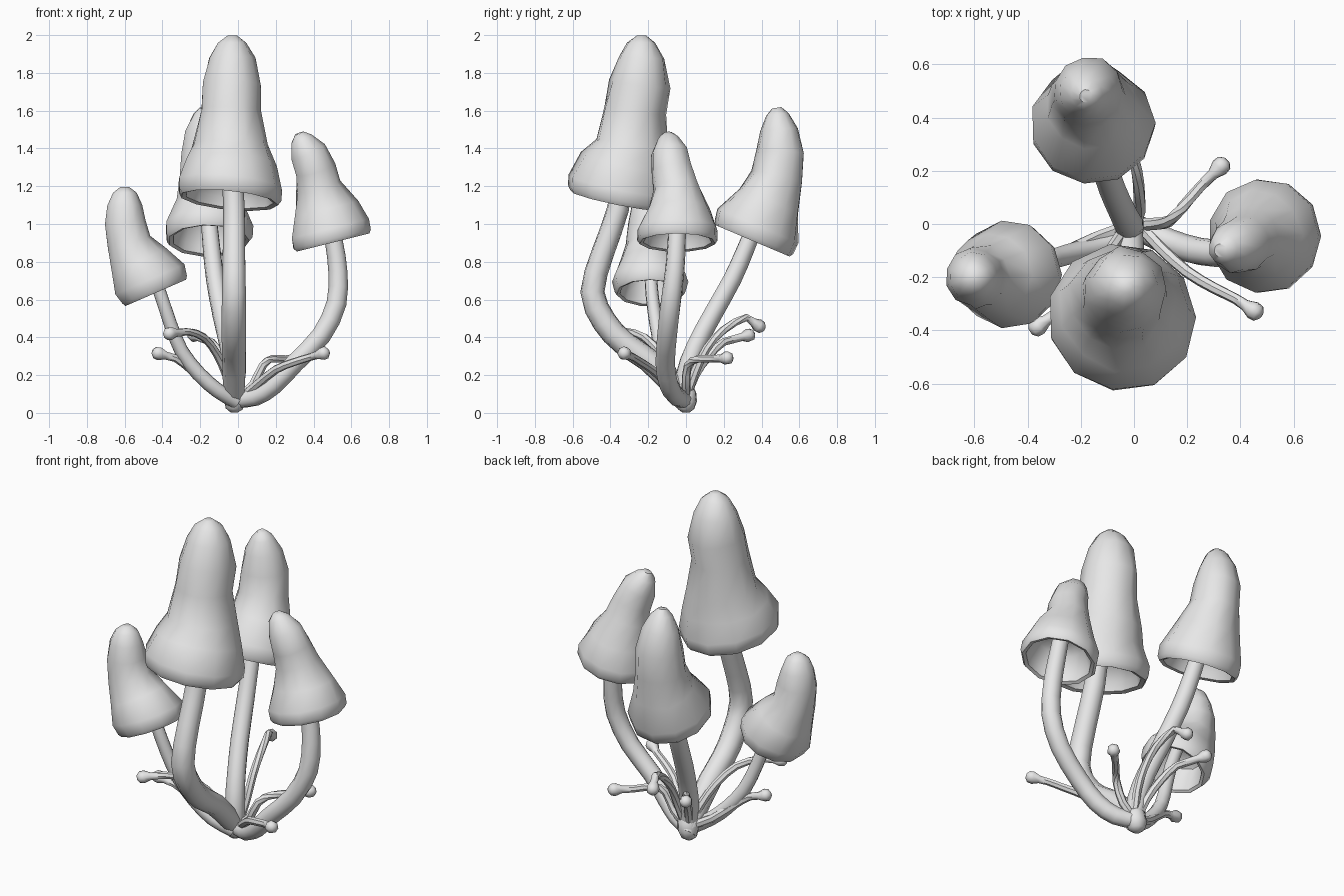
import bpy, bmesh, math, random
from mathutils import Vector as V

random.seed(4)
grey = bpy.data.materials.new("pale_grey")
grey.diffuse_color = (0.8, 0.8, 0.8, 1)


def soften(path):
    """Add one rounded point between each pair of path points."""
    p = [V(q) for q in path]
    p = [p[0] * 2 - p[1]] + p + [p[-1] * 2 - p[-2]]
    out = []
    for a, b, c, d in zip(p, p[1:], p[2:], p[3:]):
        out += [tuple(b), tuple((b + c) * .5625 - (a + d) * .0625)]
    return out + [tuple(p[-2])]


def loft(name, rings, sides, angle, axis=None, fixed=0, lump=0.0, inner=()):
    """Skin round rings (x, y, z, radius); the first `fixed` rings face `axis`.
    `inner` rings line the hollow underside."""
    bm = bmesh.new()
    pts = [V(r[:3]) for r in rings]
    ref = V((0, 1, 0)) if axis else V((0.3, 0.9, 0.3))

    def ring(c, n, r, wobble):
        n = n.normalized()
        u = ref.cross(n).normalized()
        w = n.cross(u)
        return [bm.verts.new(c + (u * math.cos(a) + w * math.sin(a)) * r
                             * (1 + random.uniform(-wobble, wobble)))
                for a in (math.tau * k / sides for k in range(sides))]

    loops = [ring(V(c), V(axis), r, 0) for c, r in inner]
    for i, r in enumerate(rings):
        t = pts[min(i + 1, len(pts) - 1)] - pts[max(i - 1, 0)]
        if i < fixed:
            t = V(axis)
        elif axis and i == fixed:
            t = t.normalized() + V(axis).normalized()
        loops.append(ring(pts[i], t, r[3], lump if i >= fixed else lump * .2))
    for a, b in zip(loops, loops[1:]):
        for k in range(sides):
            j = (k + 1) % sides
            bm.faces.new((a[k], a[j], b[j], b[k]))
    bm.faces.new(loops[0][::-1])
    bm.faces.new(loops[-1])
    bmesh.ops.recalc_face_normals(bm, faces=bm.faces)
    me = bpy.data.meshes.new(name)
    bm.to_mesh(me)
    bm.free()
    me.materials.append(grey)
    ob = bpy.data.objects.new(name, me)
    bpy.context.collection.objects.link(ob)
    bpy.ops.object.select_all(action='DESELECT')
    ob.select_set(True)
    bpy.context.view_layer.objects.active = ob
    bpy.ops.object.shade_smooth_by_angle(angle=math.radians(angle))


def cap(name, axis, rings):
    """Drooping hollow cap with a rolled lip: rim first, tip last."""
    c, r = V(rings[0][:3]), rings[0][3]
    n = V(axis).normalized()
    up = V(rings[2][:3]) - c
    inner = [(c + up * .85, r * .3), (c + up * .7, r * .6),
             (c + n * r * .12, r * .81), (c - n * r * .06, r * .85),
             (c - n * r * .09, r * .94)]
    loft(name, rings, 11, 45, axis, 2, 0.05, inner)


# Caps
cap("front_cap", (.1, .2, 1), [
    (-.045, -.355, 1.15, .278), (-.045, -.35, 1.205, .282),
    (-.04, -.32, 1.32, .236), (-.04, -.285, 1.42, .202),
    (-.04, -.275, 1.6, .165), (-.03, -.245, 1.74, .158),
    (-.03, -.235, 1.88, .124), (-.03, -.235, 1.96, .075), (-.03, -.235, 1.998, .025)])
cap("right_cap", (-.25, 0, 1), [
    (.495, -.045, .92, .215), (.485, -.045, .975, .215),
    (.465, -.04, 1.08, .17), (.425, -.05, 1.2, .12),
    (.41, -.075, 1.29, .108), (.37, -.085, 1.38, .097),
    (.335, -.095, 1.45, .06), (.325, -.1, 1.48, .025)])
cap("left_cap", (-.4, 0, .92), [
    (-.445, -.19, .65, .19), (-.47, -.19, .705, .203),
    (-.53, -.19, .8, .16), (-.58, -.195, .9, .122),
    (-.597, -.2, 1.01, .108), (-.6, -.2, 1.1, .092),
    (-.6, -.2, 1.165, .062), (-.6, -.2, 1.195, .025)])
cap("back_cap", (0, .39, .92), [
    (-.155, .36, .93, .23), (-.155, .38, .99, .234),
    (-.16, .44, 1.12, .176), (-.17, .485, 1.25, .138),
    (-.175, .5, 1.38, .13), (-.18, .495, 1.5, .102),
    (-.18, .485, 1.58, .06), (-.18, .48, 1.615, .025)])

# Main stems
stems = {
    "front_stem": [(-.02, .02, .05, .05), (-.02, -.08, .16, .06), (-.02, -.2, .28, .064),
                   (-.02, -.33, .37, .066), (-.02, -.43, .48, .067), (-.02, -.495, .64, .065),
                   (-.02, -.44, .85, .061), (-.02, -.36, 1.08, .059), (-.03, -.335, 1.3, .056)],
    "right_stem": [(-.01, 0, .07, .045), (.09, -.05, .085, .05), (.19, -.09, .15, .052),
                   (.3, -.11, .265, .052), (.44, -.1, .41, .053), (.522, -.08, .58, .054),
                   (.53, -.06, .75, .052), (.51, -.05, .9, .049), (.48, -.045, 1.06, .045)],
    "left_stem": [(-.01, -.03, .06, .04), (-.11, -.08, .12, .04), (-.21, -.105, .21, .04),
                  (-.3, -.13, .33, .038), (-.36, -.16, .48, .036),
                  (-.41, -.18, .63, .035), (-.47, -.19, .78, .033)],
    "back_stem": [(-.01, -.01, .05, .05), (-.02, 0, .2, .055), (-.045, .05, .35, .052),
                  (-.085, .14, .52, .051), (-.12, .245, .71, .05),
                  (-.14, .32, .88, .047), (-.16, .41, 1.1, .042)],
}
for name, path in stems.items():
    loft(name, [(*q[:3], q[3]) for q in soften([V(p) for p in path])], 9, 50)

# Young thin sprouts ending in small knobs
sprouts = {
    "front_right_sprout": [(.02, 0, .08), (.1, -.09, .15), (.2, -.18, .23),
                           (.3, -.24, .27), (.38, -.28, .295), (.45, -.325, .315)],
    "back_right_sprout": [(0, 0, .08), (.08, 0, .15), (.13, .01, .25), (.18, .06, .285),
                          (.25, .14, .285), (.325, .215, .29)],
    "front_left_sprout": [(-.02, 0, .08), (-.06, -.06, .2), (-.11, -.13, .31),
                          (-.18, -.22, .4), (-.27, -.32, .43), (-.36, -.385, .42)],
    "left_sprout": [(-.02, -.01, .08), (-.14, -.05, .14), (-.25, -.1, .23),
                    (-.33, -.13, .29), (-.42, -.15, .315)],
    "back_left_sprout": [(-.02, 0, .08), (-.05, .05, .2), (-.09, .12, .3),
                         (-.14, .2, .375), (-.23, .33, .41)],
    "back_sprout": [(0, 0, .08), (.02, .05, .22), (.02, .11, .34),
                    (.01, .2, .44), (-.02, .32, .505), (-.05, .385, .46)],
}
for name, path in sprouts.items():
    end = V(path[-1])
    d = (end - V(path[-2])).normalized()
    mid = soften(path)[:-2]
    rings = [(*p, .025 - .0006 * i) for i, p in enumerate(mid)]
    rings += [(*(end + d * o), r) for o, r in
              ((-.04, .022), (-.005, .036), (.02, .033), (.035, .014))]
    loft(name, rings, 7, 50)

# Knobbly root joining everything
loft("root", [(-.02, 0, .003, .02), (-.02, 0, .02, .045), (-.015, 0, .06, .06),
              (-.01, 0, .11, .055), (-.01, 0, .15, .03)], 9, 50)
